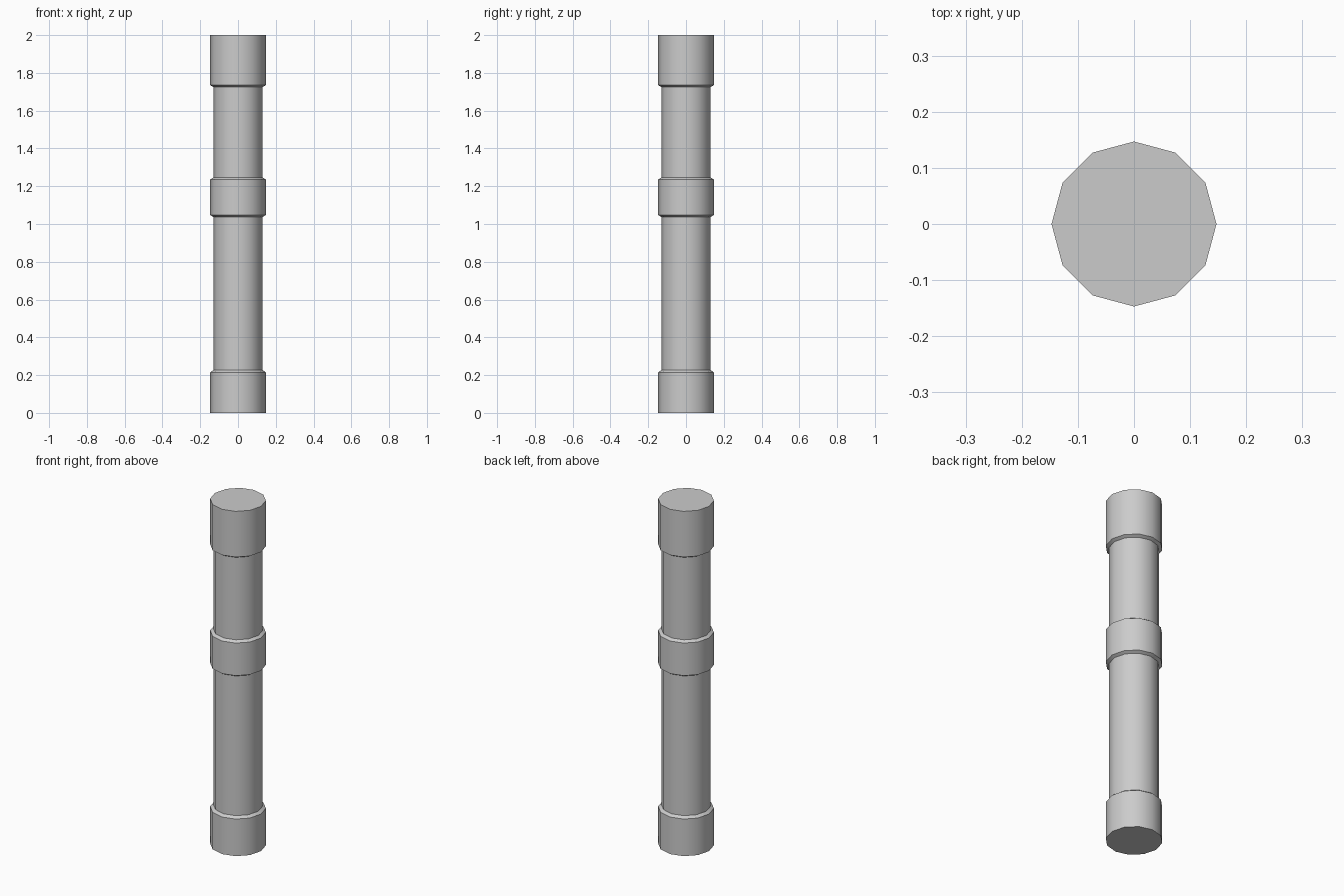
import bpy, bmesh
from math import cos, sin, tau, radians

if "Cube" in bpy.data.objects:
    bpy.data.objects.remove(bpy.data.objects["Cube"])

SIDES = 12
R_BAND, R_SHAFT = 0.147, 0.13


def lathe(name, profile):
    """Revolve (radius, z) points about the z axis and cap both ends."""
    bm = bmesh.new()
    rings = [[bm.verts.new((r * cos(tau * i / SIDES), r * sin(tau * i / SIDES), z))
              for i in range(SIDES)] for r, z in profile]
    for low, high in zip(rings, rings[1:]):
        for i in range(SIDES):
            j = (i + 1) % SIDES
            bm.faces.new((low[i], low[j], high[j], high[i]))
    bm.faces.new(rings[0][::-1])
    bm.faces.new(rings[-1])
    mesh = bpy.data.meshes.new(name)
    bm.to_mesh(mesh)
    bm.free()
    obj = bpy.data.objects.new(name, mesh)
    bpy.context.collection.objects.link(obj)
    return obj


# Pillar outline: base collar, shaft, middle collar, shaft, top collar
pillar = lathe("banded_pillar", [
    (R_BAND, 0.0), (R_BAND, 0.215), (R_SHAFT, 0.227),
    (R_SHAFT, 1.037), (R_BAND, 1.047), (R_BAND, 1.236), (R_SHAFT, 1.247),
    (R_SHAFT, 1.725), (R_BAND, 1.735), (R_BAND, 2.0),
])

# Smooth round sides, crisp collar edges
bpy.context.view_layer.objects.active = pillar
pillar.select_set(True)
bpy.ops.object.shade_smooth_by_angle(angle=radians(35))
